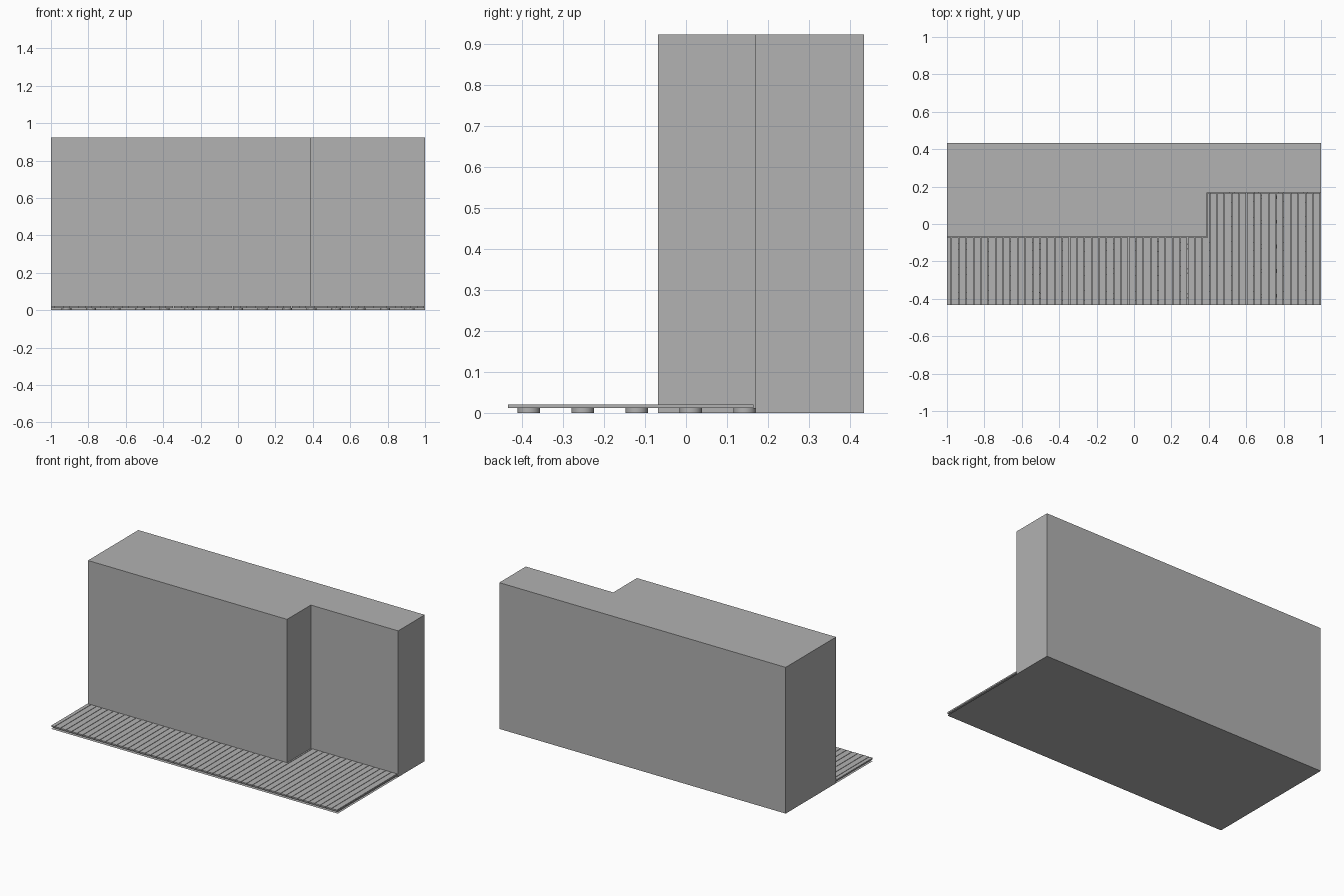
import bpy
import bmesh
from mathutils import Matrix

if "Cube" in bpy.data.objects:
    bpy.data.objects.remove(bpy.data.objects["Cube"], do_unlink=True)

# Single plain grey
GREY = (0.445, 0.445, 0.445, 1)
grey = bpy.data.materials.new("plain grey")
grey.use_nodes = True
grey.diffuse_color = GREY
grey.node_tree.nodes["Principled BSDF"].inputs["Base Color"].default_value = GREY

# Main dimensions
FRONT, BACK = -0.434, 0.434
STEP_X = 0.39
WALL_NEAR, WALL_FAR = -0.068, 0.169
HEIGHT = 0.923
DECK_LOW, DECK_TOP = 0.012, 0.021
PITCH, GAP = 0.03944, 0.003
CLEAR = 0.004


def finish(name, bm):
    bmesh.ops.recalc_face_normals(bm, faces=bm.faces)
    mesh = bpy.data.meshes.new(name)
    bm.to_mesh(mesh)
    bm.free()
    mesh.materials.append(grey)
    obj = bpy.data.objects.new(name, mesh)
    bpy.context.collection.objects.link(obj)
    return obj


def prism(bm, outline, low, high):
    """Extrude a flat outline upwards."""
    base = bm.faces.new([bm.verts.new((x, y, low)) for x, y in outline])
    new = bmesh.ops.extrude_face_region(bm, geom=[base], use_keep_orig=True)["geom"]
    for v in new:
        if isinstance(v, bmesh.types.BMVert):
            v.co.z = high
    return base


# Stepped building block, open underneath where it meets the ground
bm = bmesh.new()
base = prism(bm, [(-1, WALL_NEAR), (STEP_X, WALL_NEAR), (STEP_X, WALL_FAR),
                  (1, WALL_FAR), (1, BACK), (-1, BACK)], 0, HEIGHT)
bmesh.ops.delete(bm, geom=[base], context="FACES_ONLY")
finish("building_block", bm)

# Ground sheet
bm = bmesh.new()
bm.faces.new([bm.verts.new((x, y, 0)) for x, y in
              ((-1, FRONT), (1, FRONT), (1, BACK), (-1, BACK))])
finish("ground_sheet", bm)

# Deck boards running front to back; the one at the corner is notched
bm = bmesh.new()
near, far, notch = WALL_NEAR - CLEAR, WALL_FAR - CLEAR, STEP_X + CLEAR
for i in range(51):
    right = -0.976 + i * PITCH - GAP / 2
    left = max(-1, right - PITCH + GAP)
    if right <= notch:
        outline = [(left, FRONT), (right, FRONT), (right, near), (left, near)]
    elif left >= notch:
        outline = [(left, FRONT), (right, FRONT), (right, far), (left, far)]
    else:
        outline = [(left, FRONT), (right, FRONT), (right, far),
                   (notch, far), (notch, near), (left, near)]
    prism(bm, outline, DECK_LOW, DECK_TOP)
# Narrow edge strip closing the deck
edge = -0.976 + 50 * PITCH + GAP / 2
prism(bm, [(edge, FRONT), (1, FRONT), (1, far), (edge, far)], DECK_LOW, DECK_TOP)
finish("deck_boards", bm)

# Round pedestals under the deck
bm = bmesh.new()
for row in range(5):
    y = -0.383 + row * 0.1315
    for col in range(-7, 8):
        x = col * 0.131
        if y > WALL_NEAR - 0.03 and x < STEP_X + 0.03:
            continue
        bmesh.ops.create_cone(bm, cap_ends=True, segments=24, radius1=0.0275,
                              radius2=0.0275, depth=DECK_LOW,
                              matrix=Matrix.Translation((x, y, DECK_LOW / 2)))
pedestals = finish("deck_pedestals", bm)
bpy.context.view_layer.objects.active = pedestals
pedestals.select_set(True)
bpy.ops.object.shade_smooth_by_angle()
